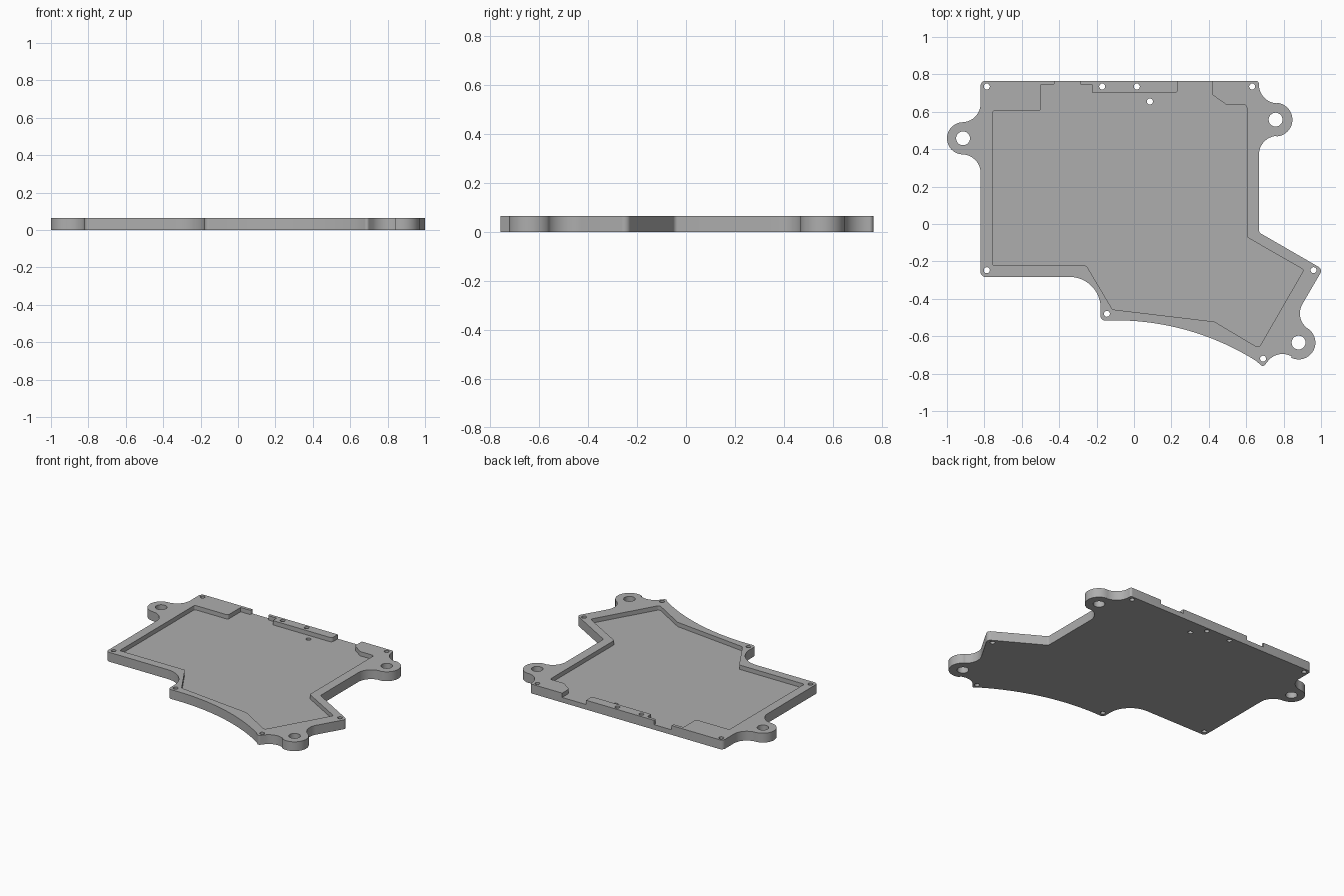
import bpy, bmesh, math
from mathutils import Vector

if "Cube" in bpy.data.objects:
    bpy.data.objects.remove(bpy.data.objects["Cube"])

HEIGHT, FLOOR = 0.065, 0.035


def arc(cx, cy, r, a0, a1):
    """Points along an arc, in degrees, as sharp path points."""
    n = max(4, int(abs(a1 - a0) * max(1, r / 0.3) / 7))
    angles = [math.radians(a0 + (a1 - a0) * i / n) for i in range(n + 1)]
    return [(cx + r * math.cos(a), cy + r * math.sin(a), 0) for a in angles]


def rounded(path):
    """Replace every (x, y, r) corner that has a radius by a fillet."""
    out = []
    for i, (x, y, r) in enumerate(path):
        p = Vector((x, y))
        if r == 0:
            out.append(p)
            continue
        a = (Vector(path[i - 1][:2]) - p).normalized()
        b = (Vector(path[(i + 1) % len(path)][:2]) - p).normalized()
        half = a.angle(b) / 2
        centre = p + (a + b).normalized() * r / math.sin(half)
        start = p + a * r / math.tan(half) - centre
        end = p + b * r / math.tan(half) - centre
        for k in range(7):
            out.append(centre + start.lerp(end, k / 6).normalized() * r)
    return out


def prism(name, loops, z0, z1):
    """Extrude closed 2D loops into one mesh object."""
    bm = bmesh.new()
    for loop in loops:
        face = bm.faces.new([bm.verts.new((p.x, p.y, z0)) for p in loop])
        new = bmesh.ops.extrude_face_region(bm, geom=[face])["geom"]
        verts = [v for v in new if isinstance(v, bmesh.types.BMVert)]
        bmesh.ops.translate(bm, verts=verts, vec=(0, 0, z1 - z0))
    bmesh.ops.recalc_face_normals(bm, faces=bm.faces)
    mesh = bpy.data.meshes.new(name)
    bm.to_mesh(mesh)
    bm.free()
    obj = bpy.data.objects.new(name, mesh)
    bpy.context.collection.objects.link(obj)
    return obj


# Outer outline, clockwise from the back left corner
outline = [(-0.82, 0.765, 0.025), (0.668, 0.765, 0.015)]
# right mounting lug
outline += arc(0.768, 0.745, 0.1, 180, 267)
outline += arc(0.757, 0.558, 0.09, 86, -86)
outline += arc(0.768, 0.371, 0.1, 93, 180)
# right wing and front right lug
outline += [(0.668, -0.045, 0.02), (1.009, -0.242, 0.025)]
outline += arc(0.987, -0.478, 0.1, 150, 235)
outline += arc(0.88, -0.634, 0.09, 55, -117)
outline += arc(0.794, -0.795, 0.1, 61, 135)
# front tip, long curved front edge, inner corner
outline += [(0.69, -0.765, 0.015)]
outline += arc(-0.1, -1.93, 1.415, 57.8, 91.5)
outline += [(-0.18, -0.517, 0.025)]
outline += arc(-0.345, -0.45, 0.167, 0, 90)
outline += [(-0.82, -0.283, 0.025)]
# left mounting lug
outline += arc(-0.92, 0.272, 0.1, 0, 88)
outline += arc(-0.914, 0.458, 0.086, 267, 93)
outline += arc(-0.92, 0.644, 0.1, 272, 360)

# Pocket outline, open through the back edge on both sides of the back pad
pocket = [
    (-0.757, 0.604, 0.012), (-0.5, 0.604, 0.012), (-0.5, 0.743, 0),
    (-0.425, 0.743, 0.012), (-0.425, 0.8, 0), (-0.29, 0.8, 0),
    (-0.29, 0.743, 0.012), (-0.222, 0.743, 0), (-0.222, 0.70, 0),
    (0.235, 0.70, 0.02), (0.235, 0.8, 0), (0.42, 0.8, 0),
    (0.42, 0.69, 0.01), (0.495, 0.637, 0.02), (0.603, 0.637, 0.015),
    (0.603, -0.07, 0.015), (0.908, -0.245, 0.012), (0.667, -0.663, 0.018),
    (0.43, -0.522, 0.02), (-0.115, -0.457, 0.015), (-0.254, -0.223, 0.015),
    (-0.757, -0.223, 0.012),
]

# Screw holes and larger lug holes
screws = [(-0.787, 0.735), (0.632, 0.735), (-0.787, -0.247), (-0.145, -0.48),
          (0.69, -0.72), (0.96, -0.247), (-0.17, 0.735), (0.015, 0.735),
          (0.085, 0.655)]
lugs = [(-0.914, 0.458), (0.757, 0.558), (0.88, -0.634)]
holes = [(x, y, 0.016) for x, y in screws] + [(x, y, 0.037) for x, y in lugs]
hole_loops = [rounded(arc(x, y, r, 0, 360)[:-1]) for x, y, r in holes]

plate = prism("case_plate", [rounded(outline)], 0, HEIGHT)
cutters = [prism("pocket_cutter", [rounded(pocket)], FLOOR, 0.2),
           prism("hole_cutter", hole_loops, -0.1, 0.2)]

for cutter in cutters:
    mod = plate.modifiers.new(cutter.name, "BOOLEAN")
    mod.operation = "DIFFERENCE"
    mod.solver = "EXACT"
    mod.object = cutter
bpy.context.view_layer.objects.active = plate
plate.select_set(True)
for cutter in cutters:
    bpy.ops.object.modifier_apply(modifier=cutter.name)
for cutter in cutters:
    bpy.data.objects.remove(cutter)

# Single grey finish
grey = bpy.data.materials.new("grey")
grey.diffuse_color = (0.42, 0.42, 0.42, 1)
grey.use_nodes = True
grey.node_tree.nodes["Principled BSDF"].inputs["Base Color"].default_value = grey.diffuse_color
plate.data.materials.clear()
plate.data.materials.append(grey)
bpy.ops.object.shade_smooth_by_angle(angle=math.radians(30))
